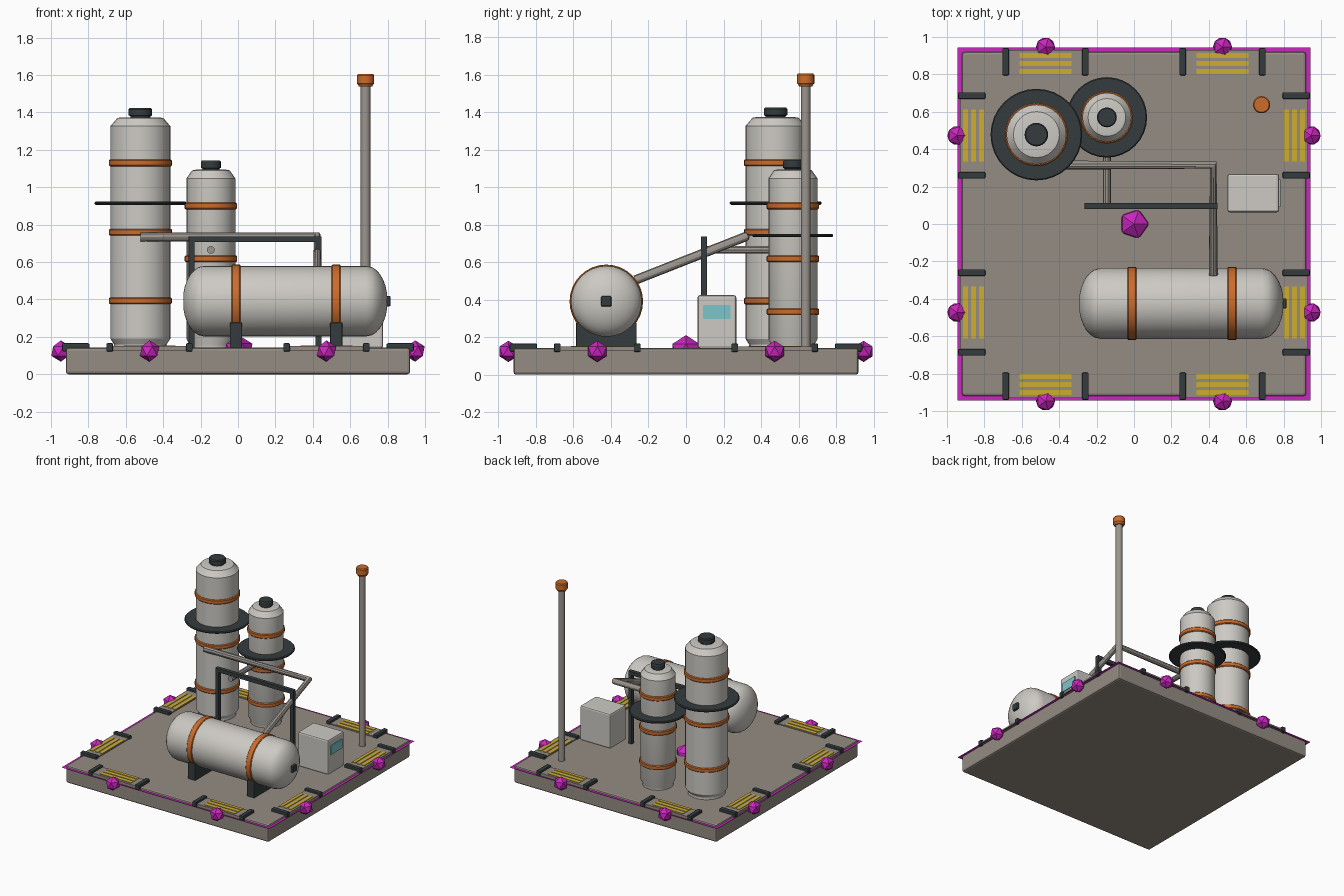
import bpy, math
from mathutils import Vector, Matrix

if "Cube" in bpy.data.objects:
    bpy.data.objects.remove(bpy.data.objects["Cube"])


def material(name, rgb):
    m = bpy.data.materials.new(name)
    m.diffuse_color = (*rgb, 1)
    m.use_nodes = True
    m.node_tree.nodes["Principled BSDF"].inputs["Base Color"].default_value = m.diffuse_color
    return m


TAUPE = material("taupe concrete", (0.30, 0.265, 0.23))
PIPE = material("pipe grey", (0.33, 0.30, 0.27))
WHITE = material("tank off white", (0.61, 0.59, 0.55))
ORANGE = material("band orange", (0.60, 0.15, 0.025))
DARK = material("dark steel", (0.035, 0.045, 0.048))
YELLOW = material("hazard yellow", (0.62, 0.42, 0.03))
MAGENTA = material("marker magenta", (0.60, 0.02, 0.52))
CYAN = material("screen cyan", (0.20, 0.56, 0.60))


def finish(ob, name, mat, smooth=True):
    ob.name = name
    ob.data.materials.clear()
    ob.data.materials.append(mat)
    if smooth:
        bpy.ops.object.select_all(action='DESELECT')
        ob.select_set(True)
        bpy.context.view_layer.objects.active = ob
        bpy.ops.object.shade_smooth_by_angle(angle=math.radians(32))
    return ob


def box(name, lo, hi, mat, bevel=0.0, turn=0.0):
    """Box between two corners, then turned about the world z axis."""
    lo, hi = Vector(lo), Vector(hi)
    bpy.ops.mesh.primitive_cube_add(size=1)
    ob = bpy.context.object
    ob.data.transform(Matrix.Rotation(turn, 4, 'Z') @ Matrix.Translation((lo + hi) / 2)
                      @ Matrix.Diagonal((*(hi - lo), 1)))
    if bevel:
        mod = ob.modifiers.new("bevel", 'BEVEL')
        mod.width, mod.segments = bevel, 2
    return finish(ob, name, mat, False)


def lathe(name, profile, origin, mat, sides=24, along_x=False, closed=False):
    """Spin (radius, height) points around z, or around x for lying parts."""
    n = len(profile)
    verts, faces = [], []
    for i in range(sides):
        a = 2 * math.pi * i / sides
        verts += [(r * math.cos(a), r * math.sin(a), h) for r, h in profile]
    for i in range(sides):
        j = (i + 1) % sides
        for k in range(n if closed else n - 1):
            m = (k + 1) % n
            faces.append((i * n + k, j * n + k, j * n + m, i * n + m))
    if not closed:
        faces.append([i * n for i in reversed(range(sides))])
        faces.append([i * n + n - 1 for i in range(sides)])
    mesh = bpy.data.meshes.new(name)
    mesh.from_pydata(verts, [], faces)
    if along_x:
        mesh.transform(Matrix.Rotation(math.pi / 2, 4, 'Y'))
    mesh.transform(Matrix.Translation(origin))
    ob = bpy.data.objects.new(name, mesh)
    bpy.context.collection.objects.link(ob)
    return finish(ob, name, mat)


def ring(name, r_in, r_out, half, origin, mat, bevel=0.006, along_x=False):
    b = min(bevel, half * 0.9)
    prof = [(r_in, -half), (r_out - b, -half), (r_out, -half + b),
            (r_out, half - b), (r_out - b, half), (r_in, half)]
    return lathe(name, prof, origin, mat, 32, along_x, True)


def tube(name, points, radius, mat):
    """Mitred round pipe through the points."""
    cu = bpy.data.curves.new(name, 'CURVE')
    cu.dimensions = '3D'
    cu.bevel_depth, cu.bevel_resolution, cu.use_fill_caps = radius, 3, True
    sp = cu.splines.new('POLY')
    sp.points.add(len(points) - 1)
    for p, co in zip(sp.points, points):
        p.co = (*co, 1)
    ob = bpy.data.objects.new(name, cu)
    bpy.context.collection.objects.link(ob)
    bpy.ops.object.select_all(action='DESELECT')
    ob.select_set(True)
    bpy.context.view_layer.objects.active = ob
    bpy.ops.object.convert(target='MESH')
    return finish(bpy.context.object, name, mat)


def marker(name, pos, r):
    bpy.ops.mesh.primitive_ico_sphere_add(subdivisions=1, radius=r, location=pos)
    finish(bpy.context.object, name, MAGENTA, False)


# Base slab and the thin footprint sheet around it
box("base_slab", (-0.92, -0.92, 0), (0.92, 0.92, 0.142), TAUPE, 0.014)
bpy.ops.mesh.primitive_plane_add(size=1.885, location=(0, 0, 0.128))
finish(bpy.context.object, "footprint_sheet", MAGENTA, False)

# Edge connectors: pad, stripes, brackets and marker, two on each side
marker("centre_marker", (0, 0, 0.125), 0.086)
for side in range(4):
    t = side * math.pi / 2
    for cx in (-0.473, 0.473):
        box("edge_pad", (cx - 0.205, -0.93, 0.125), (cx + 0.205, -0.80, 0.15), TAUPE, 0, t)
        for y in (-0.90, -0.858, -0.816):
            box("pad_stripe", (cx - 0.14, y - 0.013, 0.149), (cx + 0.14, y + 0.013, 0.154),
                YELLOW, 0, t)
        for s in (-1, 1):
            x = cx + s * 0.213
            box("edge_bracket", (x - 0.018, -0.94, 0.122), (x + 0.018, -0.795, 0.166),
                DARK, 0.006, t)
        marker("edge_marker", Matrix.Rotation(t, 3, 'Z') @ Vector((cx, -0.947, 0.124)), 0.057)


# Vertical towers with bands, walkway ring and cap
def tower(name, x, y, r, top, bands, deck_z, deck_r, cap_r):
    lathe(name + "_body", [(r * 0.88, 0.14), (r * 0.88, 0.16), (r, 0.19), (r, top - 0.043),
                           (r * 0.77, top), (r * 0.62, top + 0.004)], (x, y, 0), WHITE)
    for z in bands:
        ring(name + "_band", r - 0.01, r + 0.009, 0.018, (x, y, z), ORANGE)
    ring(name + "_walkway", r - 0.01, deck_r, 0.009, (x, y, deck_z), DARK)
    lathe(name + "_cap", [(cap_r * 0.85, top - 0.01), (cap_r * 0.85, top + 0.01),
                          (cap_r, top + 0.014), (cap_r, top + 0.046),
                          (cap_r * 0.9, top + 0.054)], (x, y, 0), DARK)


tower("tall_tower", -0.522, 0.478, 0.16, 1.37, (1.13, 0.76, 0.393), 0.915, 0.245, 0.063)
tower("short_tower", -0.145, 0.57, 0.131, 1.09, (0.90, 0.618, 0.335), 0.742, 0.215, 0.053)

# Horizontal tank with domed ends
TY, TZ, TR = -0.425, 0.391, 0.189
dome = [(TR * math.sin(a), 0.115 * math.cos(a))
        for a in [math.radians(v) for v in (12, 25, 38, 50, 62, 74, 90)]]
profile = [(r, -0.18 - d) for r, d in dome] + [(r, 0.685 + d) for r, d in reversed(dome)]
lathe("tank_body", profile, (0, TY, TZ), WHITE, 32, True)
box("tank_end_plug", (0.77, TY - 0.028, TZ - 0.028), (0.816, TY + 0.028, TZ + 0.028), DARK, 0.008)
for x in (-0.011, 0.525):
    ring("tank_band", TR - 0.01, TR + 0.007, 0.024, (x, TY, TZ), ORANGE, 0.005, True)
    box("tank_saddle", (x - 0.033, TY - 0.162, 0.135), (x + 0.033, TY + 0.162, 0.277), DARK, 0.006)

# Pipe work and its support frame
tube("main_pipe", [(-0.522, 0.315, 0.735), (0.424, 0.315, 0.735), (0.424, -0.27, 0.505)],
     0.025, PIPE)
tube("branch_pipe", [(-0.145, 0.46, 0.665), (-0.145, 0.108, 0.665)], 0.021, PIPE)
for x in (-0.248, 0.43):
    box("frame_post", (x - 0.016, 0.08, 0.14), (x + 0.016, 0.112, 0.735), DARK, 0.003)
box("frame_beam", (-0.264, 0.08, 0.706), (0.446, 0.113, 0.738), DARK, 0.003)

# Control cabinet with screen
box("control_cabinet", (0.50, 0.062, 0.14), (0.775, 0.268, 0.424), WHITE, 0.012)
box("cabinet_screen", (0.773, 0.09, 0.298), (0.782, 0.238, 0.372), CYAN)

# Vent stack
lathe("vent_stack", [(0.026, 0.13), (0.026, 1.56)], (0.682, 0.638, 0), PIPE, 16)
lathe("vent_cap", [(0.036, 1.538), (0.04, 1.548), (0.046, 1.554), (0.046, 1.598), (0.04, 1.606)],
      (0.682, 0.638, 0), ORANGE, 20)
